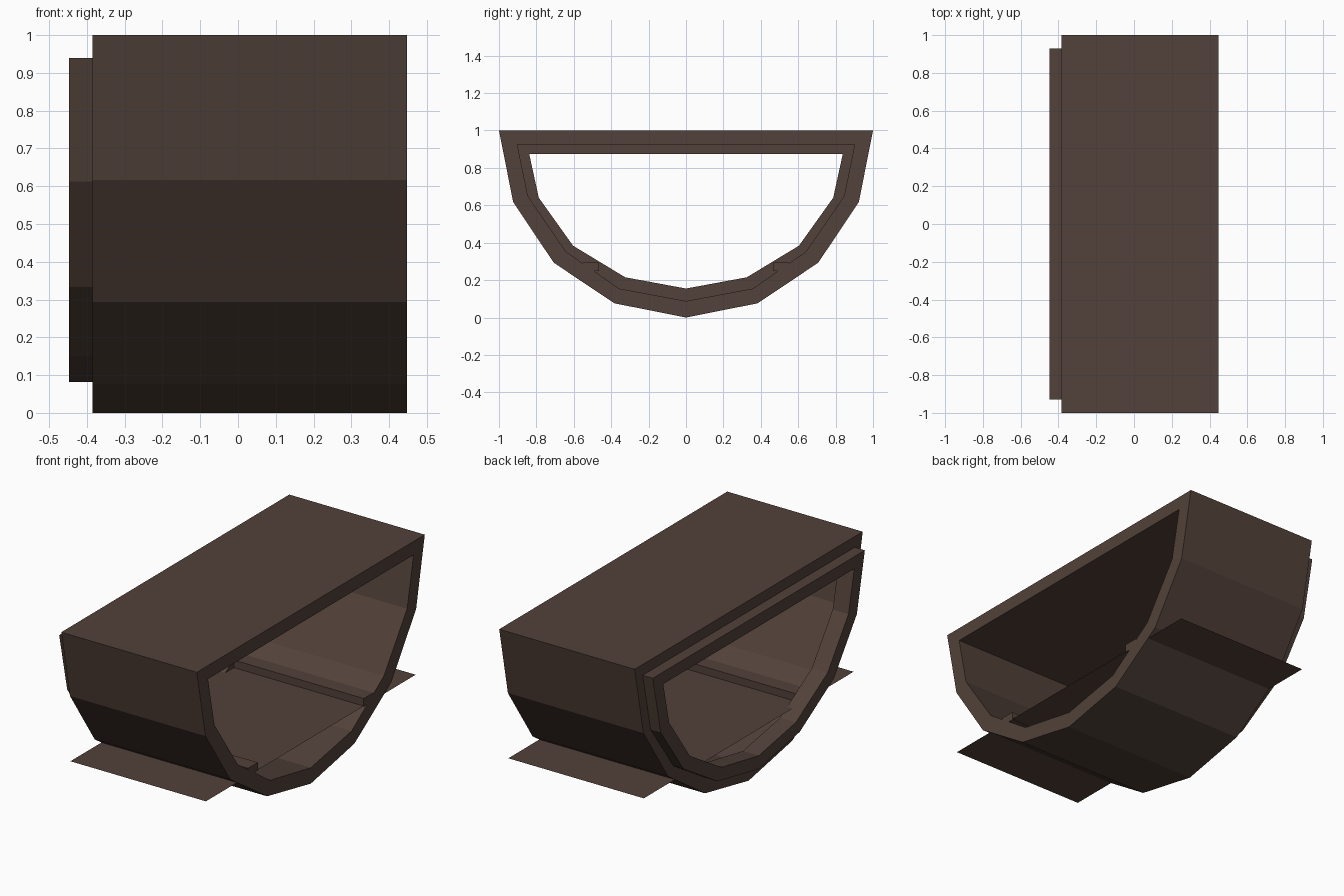
import bpy, bmesh

if "Cube" in bpy.data.objects:
    bpy.data.objects.remove(bpy.data.objects["Cube"])

mat = bpy.data.materials.new("dark_brown")
mat.diffuse_color = (0.084, 0.053, 0.041, 1)
mat.use_nodes = True
mat.node_tree.nodes["Principled BSDF"].inputs["Base Color"].default_value = mat.diffuse_color


def finish(name, bm, recalc=True):
    if recalc:
        bmesh.ops.recalc_face_normals(bm, faces=bm.faces)
    me = bpy.data.meshes.new(name)
    bm.to_mesh(me)
    bm.free()
    me.materials.append(mat)
    ob = bpy.data.objects.new(name, me)
    bpy.context.collection.objects.link(ob)
    return ob


def mirrored(half):
    # half runs from the top corner (+y) to the bottom centre
    return half + [(-y, z) for y, z in reversed(half[:-1])]


# Half profiles (y, z)
outer = mirrored([(1, 1), (.924, .617), (.707, .293), (.383, .076), (0, 0)])
lip = mirrored([(.93, .94), (.86, .612), (.66, .333), (.36, .15), (0, .082)])
groove = mirrored([(.902, .925), (.845, .648), (.642, .353), (.358, .155), (0, .088)])
bore = mirrored([(.838, .873), (.787, .64), (.604, .384), (.325, .215), (0, .155)])

# Trough shell with protruding lip on one end and matching socket on the other
X0, X1, XM, XS = -.447, .447, -.385, -.35
bm = bmesh.new()
rings = [(X1, outer), (XM, outer), (XM, lip), (X0, lip),
         (X0, bore), (XS, bore), (XS, groove), (X1, groove)]
loops = [[bm.verts.new((x, y, z)) for y, z in prof] for x, prof in rings]
for i, a in enumerate(loops):
    b = loops[(i + 1) % len(loops)]
    n = len(a)
    for j in range(n):
        k = (j + 1) % n
        bm.faces.new((a[j], a[k], b[k], b[j]))
finish("trough_shell", bm)

# Thin floor sheet passing through the shell
bm = bmesh.new()
bm.faces.new([bm.verts.new((x, y, .253)) for x, y in
              ((XM, -.92), (X1, -.92), (X1, .92), (XM, .92))])
finish("floor_sheet", bm, False)

# Rails along both edges of the floor
for side, name in ((-1, "rail_front"), (1, "rail_back")):
    bm = bmesh.new()
    bmesh.ops.create_cube(bm, size=1)
    for v in bm.verts:
        v.co = ((X1 + XS) / 2 + v.co.x * (X1 - XS),
                side * .507 + v.co.y * .085,
                .2725 + v.co.z * .045)
    finish(name, bm)
